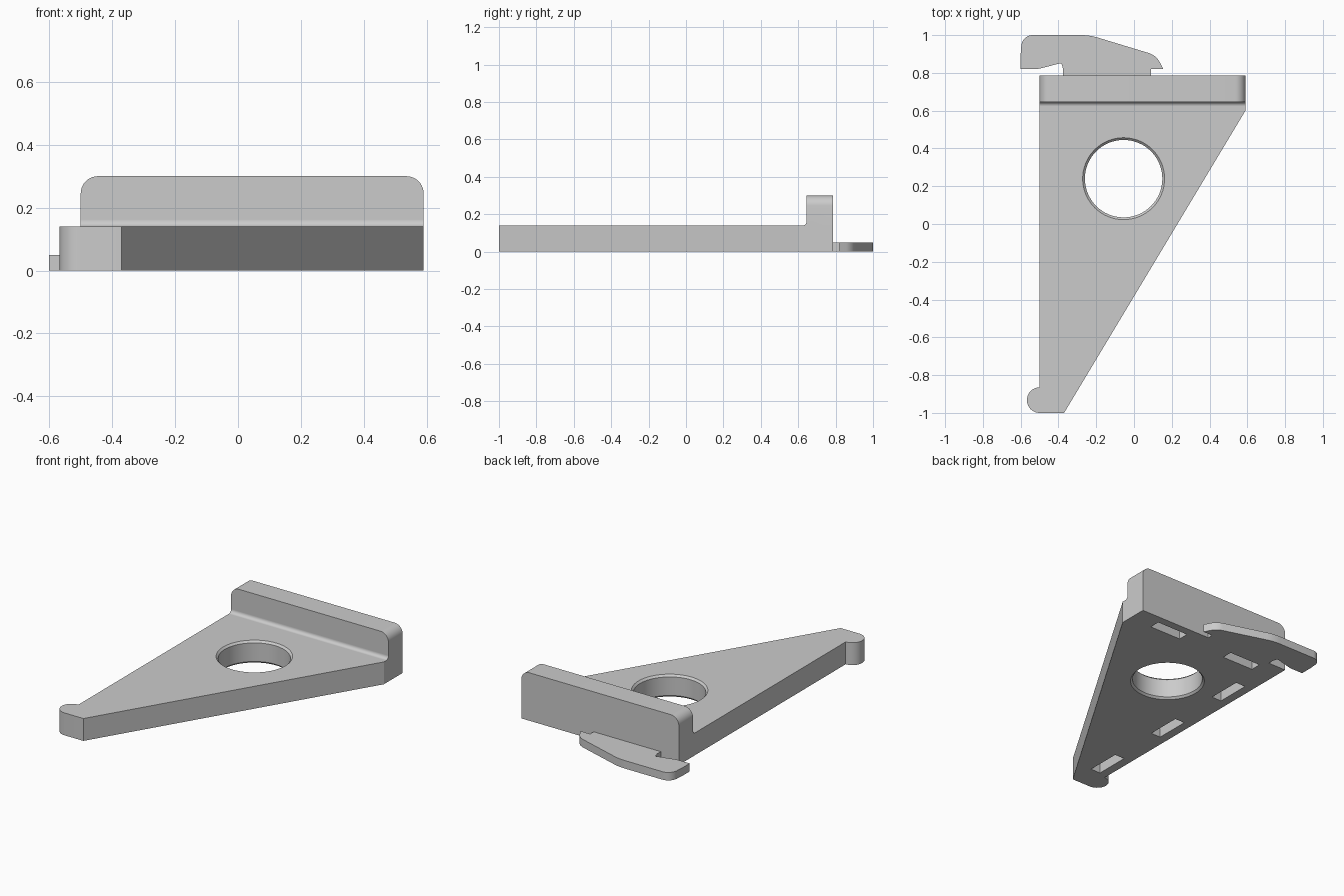
import bpy, bmesh, math
from mathutils import Vector

if "Cube" in bpy.data.objects:
    bpy.data.objects.remove(bpy.data.objects["Cube"])

grey = bpy.data.materials.new("plain_grey")
grey.use_nodes = True
grey.diffuse_color = (0.6, 0.6, 0.6, 1)
grey.node_tree.nodes["Principled BSDF"].inputs["Base Color"].default_value = (0.6, 0.6, 0.6, 1)


def rounded(corners, steps=10):
    """Turn (a, b, radius) corners into an outline with arcs at the corners."""
    out = []
    for i, (a, b, r) in enumerate(corners):
        p = Vector((a, b))
        if r == 0:
            out.append(p)
            continue
        d0 = (Vector(corners[i - 1][:2]) - p).normalized()
        d1 = (Vector(corners[(i + 1) % len(corners)][:2]) - p).normalized()
        half = d0.angle(d1) / 2
        centre = p + (d0 + d1).normalized() * (r / math.sin(half))
        tangent = r / math.tan(half)
        s, e = p + d0 * tangent - centre, p + d1 * tangent - centre
        sweep = s.angle(e)
        for k in range(steps + 1):
            t = k / steps
            out.append(centre + (s * math.sin((1 - t) * sweep) + e * math.sin(t * sweep)) / math.sin(sweep))
    return out


def loft(name, rings):
    """Join matching rings of points into a closed solid."""
    bm = bmesh.new()
    loops = [[bm.verts.new(p) for p in ring] for ring in rings]
    bm.faces.new(loops[0])
    bm.faces.new(loops[-1])
    n = len(loops[0])
    for low, high in zip(loops, loops[1:]):
        for i in range(n):
            j = (i + 1) % n
            bm.faces.new((low[i], low[j], high[j], high[i]))
    bmesh.ops.recalc_face_normals(bm, faces=bm.faces)
    mesh = bpy.data.meshes.new(name)
    bm.to_mesh(mesh)
    bm.free()
    mesh.materials.append(grey)
    obj = bpy.data.objects.new(name, mesh)
    bpy.context.collection.objects.link(obj)
    return obj


def prism(name, outline, lo, hi, place):
    return loft(name, [[place(a, b, d) for a, b in outline] for d in (lo, hi)])


def along_x(a, b, d): return (d, a, b)
def along_y(a, b, d): return (a, d, b)
def along_z(a, b, d): return (a, b, d)


def combine(target, other, operation):
    mod = target.modifiers.new(operation, 'BOOLEAN')
    mod.operation, mod.object, mod.solver = operation, other, 'EXACT'
    bpy.context.view_layer.objects.active = target
    bpy.ops.object.modifier_apply(modifier=mod.name)
    bpy.data.objects.remove(other)


LEFT, RIGHT, BACK, WALL, THICK = 0.59, -0.5, 0.785, 0.645, 0.14

# Tapered plate with a rounded nub at the narrow tip
bracket = prism("bracket_plate", rounded([
    (-0.37, -1, 0), (-0.567, -1, 0.067), (-0.567, -0.865, 0.067), (RIGHT, -0.865, 0),
    (RIGHT, BACK, 0), (LEFT, BACK, 0), (LEFT, 0.6, 0)]), 0, THICK, along_z)

# Upright wall with rounded top corners
wall = prism("upright_wall", rounded([
    (RIGHT, 0, 0), (LEFT, 0, 0), (LEFT, 0.3, 0.055), (RIGHT, 0.3, 0.055)]), WALL, BACK, along_y)
combine(bracket, wall, 'UNION')

# Concave fillet where the wall meets the plate
fillet = prism("wall_fillet", rounded([
    (WALL - 0.022, THICK, 0), (WALL, THICK, 0.021), (WALL, THICK + 0.022, 0),
    (WALL + 0.02, THICK + 0.022, 0), (WALL + 0.02, THICK - 0.02, 0),
    (WALL - 0.022, THICK - 0.02, 0)], 6), RIGHT, LEFT, along_x)
combine(bracket, fillet, 'UNION')

# Thin latch hook behind the wall
hook = prism("latch_hook", rounded([
    (0.09, 0.76, 0), (0.09, 0.82, 0), (0.155, 0.82, 0), (0.118, 0.893, 0.1),
    (-0.235, 1, 0.3), (-0.592, 1, 0.06), (-0.6, 0.9, 0), (-0.6, 0.82, 0),
    (-0.51, 0.82, 0.15), (-0.385, 0.852, 0.006), (-0.375, 0.82, 0), (-0.375, 0.76, 0)]),
    0, 0.05, along_z)
combine(bracket, hook, 'UNION')

# Round through hole with chamfered rims
def circle(r, z, n=64):
    return [(-0.055 + r * math.cos(math.tau * i / n), 0.24 + r * math.sin(math.tau * i / n), z)
            for i in range(n)]

R, C = 0.205, 0.012
hole = loft("hole_cutter", [circle(R + 2 * C, -C), circle(R, C),
                            circle(R, THICK - C), circle(R + 2 * C, THICK + C)])
combine(bracket, hole, 'DIFFERENCE')

# Slot pockets in the underside: two under the wall, three along the straight edge
slots = [(0.32, 0.7, 0.11, 0.034), (-0.235, 0.7, 0.11, 0.034)]
slots += [(-0.41, y, 0.034, 0.11) for y in (0.375, -0.18, -0.73)]
for x, y, w, h in slots:
    outline = [(x - w, y - h), (x + w, y - h), (x + w, y + h), (x - w, y + h)]
    combine(bracket, prism("slot_cutter", outline, -0.05, 0.1, along_z), 'DIFFERENCE')

# Smooth the curved faces, keep the edges sharp
bpy.ops.object.select_all(action='DESELECT')
bracket.select_set(True)
bpy.context.view_layer.objects.active = bracket
bpy.ops.object.shade_smooth_by_angle(angle=math.radians(25))
